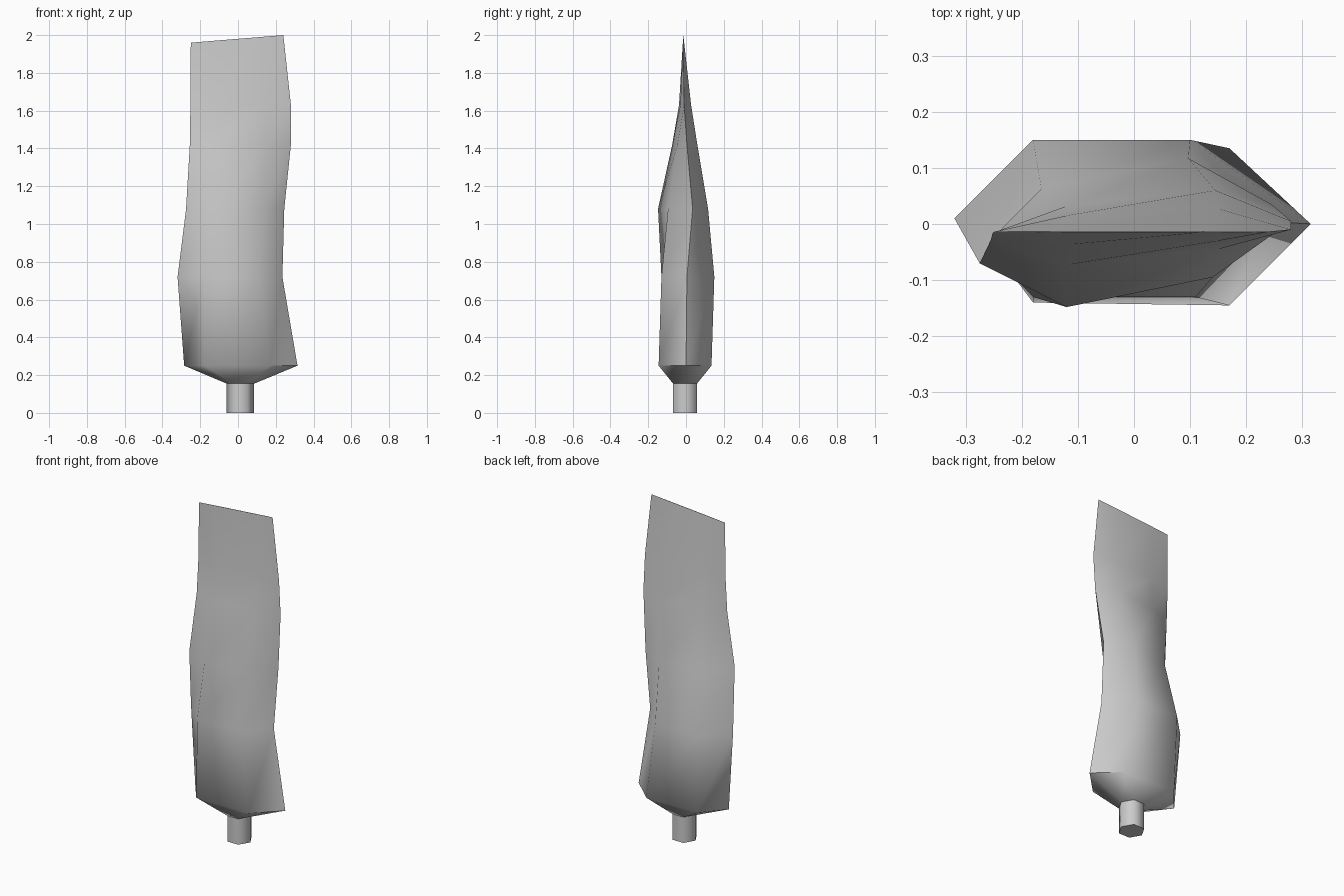
import bpy, bmesh, math

cube = bpy.data.objects.get("Cube")
if cube:
    bpy.data.objects.remove(cube, do_unlink=True)

grey = bpy.data.materials.new("light grey")
grey.use_nodes = True
tone = (0.6, 0.6, 0.6, 1)
grey.diffuse_color = tone
grey.node_tree.nodes["Principled BSDF"].inputs["Base Color"].default_value = tone


def loft(name, rings, angle):
    """Skin a stack of equal-sided rings and close both ends."""
    bm = bmesh.new()
    loops = [[bm.verts.new((x, y, z)) for x, y, z in ring] for ring in rings]
    n = len(loops[0])
    for low, high in zip(loops, loops[1:]):
        for i in range(n):
            j = (i + 1) % n
            bm.faces.new((low[i], low[j], high[j], high[i]))
    bm.faces.new(loops[0][::-1])
    bm.faces.new(loops[-1])
    bmesh.ops.recalc_face_normals(bm, faces=bm.faces)
    mesh = bpy.data.meshes.new(name)
    bm.to_mesh(mesh)
    bm.free()
    mesh.materials.append(grey)
    obj = bpy.data.objects.new(name, mesh)
    bpy.context.collection.objects.link(obj)
    bpy.ops.object.select_all(action="DESELECT")
    obj.select_set(True)
    bpy.context.view_layer.objects.active = obj
    bpy.ops.object.shade_smooth_by_angle(angle=math.radians(angle))
    return obj


def hexagon(z, radius=0.073):
    corners = [math.radians(60 * i) for i in range(6)]
    return [(0.013 + radius * math.cos(a), -0.005 + radius * math.sin(a), z) for a in corners]


def section(z, *points):
    return [(x, y, z) for x, y in points]


# Short hexagonal stem
loft("stem", [hexagon(0), hexagon(0.157)], 61)

# Twisting blade: right edge, back pair, left edge, front pair in each section
tip = [(0.24, -0.014, 2.0), (0.12, -0.013, 1.99), (-0.13, -0.013, 1.97),
       (-0.25, -0.014, 1.96), (-0.13, -0.015, 1.97), (0.12, -0.015, 1.99)]
loft("blade", [
    hexagon(0.155),
    section(0.25, (0.315, 0), (0.17, 0.135), (-0.17, 0.135),
            (-0.285, 0), (-0.18, -0.14), (0.17, -0.145)),
    section(0.72, (0.235, 0.005), (0.1, 0.15), (-0.18, 0.15),
            (-0.32, 0.01), (-0.18, -0.13), (0.11, -0.13)),
    section(1.08, (0.245, 0.035), (0.097, 0.117), (-0.165, 0.063),
            (-0.275, -0.07), (-0.12, -0.148), (0.14, -0.095)),
    section(1.42, (0.28, 0.005), (0.145, 0.06), (-0.12, 0.032),
            (-0.255, -0.028), (-0.12, -0.073), (0.15, -0.045)),
    section(1.63, (0.28, -0.01), (0.15, 0.027), (-0.12, 0.015),
            (-0.252, -0.016), (-0.12, -0.037), (0.15, -0.03)),
    tip,
], 62)
